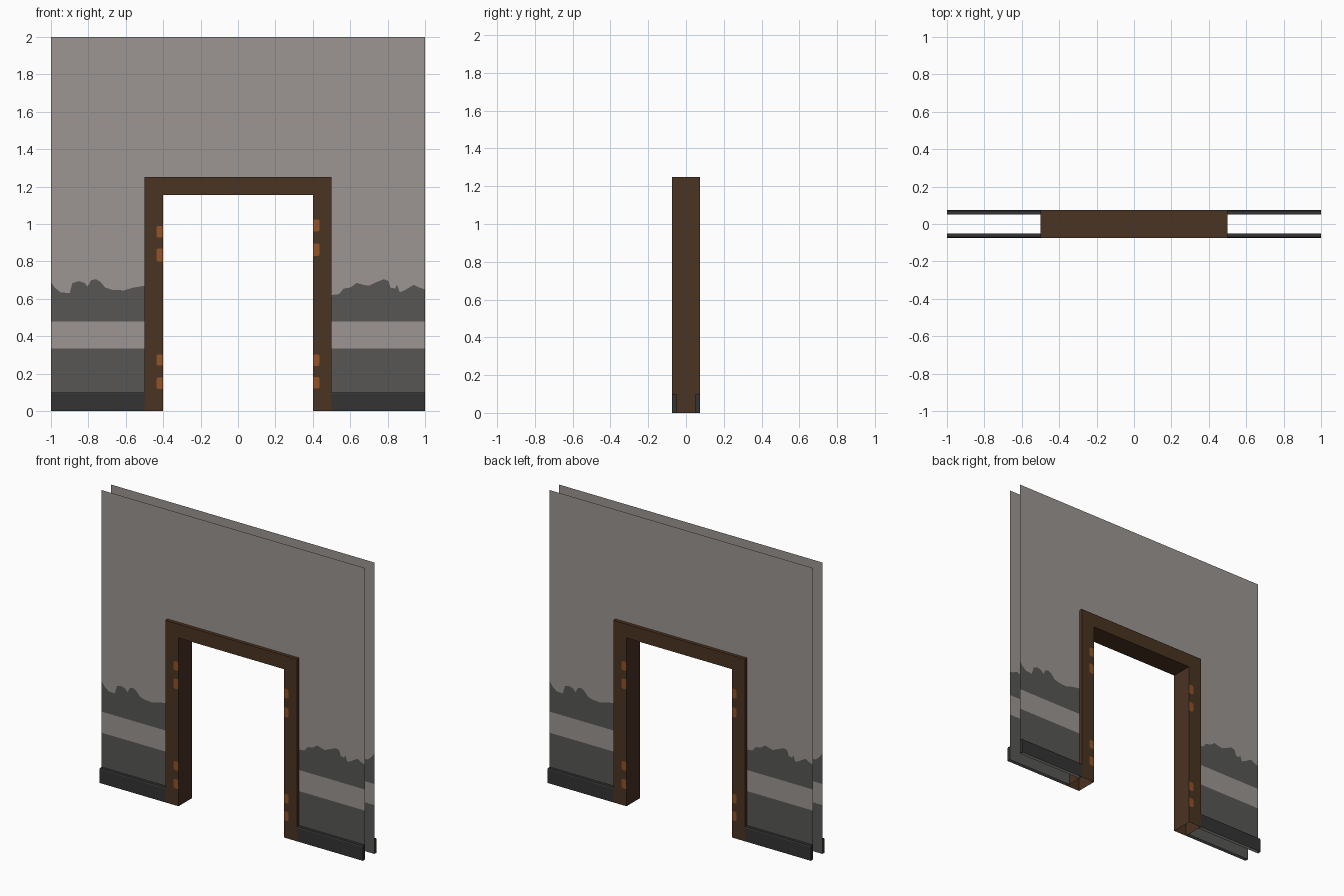
import bpy, bmesh

if "Cube" in bpy.data.objects:
    bpy.data.objects.remove(bpy.data.objects["Cube"])


def material(name, hex_rgb):
    lin = []
    for i in (0, 2, 4):
        c = int(hex_rgb[i:i + 2], 16) / 255
        lin.append(c / 12.92 if c <= 0.04045 else ((c + 0.055) / 1.055) ** 2.4)
    m = bpy.data.materials.new(name)
    m.diffuse_color = (*lin, 1)
    m.use_nodes = True
    m.node_tree.nodes["Principled BSDF"].inputs["Base Color"].default_value = m.diffuse_color
    return m


PLASTER = material("plaster", "9C9692")
DARK = material("dark_paint", "575654")
SKIRT = material("skirting_black", "333333")
WOOD = material("brown_wood", "4A3322")
HINGE = material("rust_orange", "925227")

W, D = 0.05, 0.074   # wall plane and frame face distance from centre


def finish(name, bm, mats):
    bmesh.ops.remove_doubles(bm, verts=bm.verts, dist=1e-5)
    me = bpy.data.meshes.new(name)
    bm.to_mesh(me)
    bm.free()
    for m in mats:
        me.materials.append(m)
    ob = bpy.data.objects.new(name, me)
    bpy.context.collection.objects.link(ob)
    return ob


def face(bm, pts, s=1, mat=0):
    # s = -1 turns the face half a turn about z, for the back side
    f = bm.faces.new([bm.verts.new((s * x, s * y, z)) for x, y, z in pts])
    f.material_index = mat


# ragged upper edge of the dark paint, left and right of the door
LEFT = [(-1, .69), (-.98, .66), (-.95, .635), (-.9, .63), (-.885, .685),
        (-.85, .695), (-.82, .685), (-.805, .665), (-.785, .70), (-.76, .705),
        (-.735, .69), (-.71, .66), (-.67, .648), (-.61, .645), (-.56, .66), (-.5, .67)]
RIGHT = [(.5, .62), (.54, .625), (.565, .655), (.6, .66), (.635, .685), (.67, .675),
         (.7, .67), (.73, .685), (.78, .705), (.805, .695), (.815, .66), (.84, .655),
         (.85, .675), (.865, .635), (.89, .645), (.94, .675), (.97, .66), (1, .65)]

for side, s in (("front", 1), ("back", -1)):
    # thin wall sheet with painted bands
    bm = bmesh.new()
    for edge in (LEFT, RIGHT):
        for (x0, a), (x1, b) in zip(edge, edge[1:]):
            levels = [(0, 0), (.335, .335), (.48, .48), (a, b), (1.24, 1.24), (2, 2)]
            for i, mat in enumerate((1, 0, 1, 0, 0)):
                (l0, r0), (l1, r1) = levels[i], levels[i + 1]
                face(bm, [(x0, -W, l0), (x1, -W, r0), (x1, -W, r1), (x0, -W, l1)], s, mat)
    face(bm, [(-.5, -W, 1.24), (.5, -W, 1.24), (.5, -W, 2), (-.5, -W, 2)], s)
    finish(side + "_wall", bm, [PLASTER, DARK])

    # skirting boards with a small chamfer on top
    bm = bmesh.new()
    prof = [(-W, .1), (-.07, .1), (-D, .092), (-D, 0)]
    for x0, x1 in ((-1, -.5), (.5, 1)):
        for (y0, z0), (y1, z1) in zip(prof, prof[1:]):
            face(bm, [(x0, y0, z0), (x0, y1, z1), (x1, y1, z1), (x1, y0, z0)], s)
        cap = prof + [(-W, 0)]
        face(bm, [(x0, y, z) for y, z in cap][::-1], s)
        face(bm, [(x1, y, z) for y, z in cap], s)
    finish(side + "_skirting", bm, [SKIRT])

    # hinge marks with clipped outer corners
    bm = bmesh.new()
    y, c = -D - .001, .008
    for sx, zs in ((-1, ((.928, .99), (.80, .87), (.243, .303), (.117, .18))),
                   (1, ((.96, 1.024), (.83, .896), (.24, .303), (.12, .183)))):
        for z0, z1 in zs:
            pts = [(.401, z0), (.437 - c, z0), (.437, z0 + c),
                   (.437, z1 - c), (.437 - c, z1), (.401, z1)]
            pts = [(sx * x, y, z) for x, z in pts]
            face(bm, pts if sx > 0 else pts[::-1], s)
    finish(side + "_hinge_marks", bm, [HINGE])

# door frame: extruded arch, open under the legs
bm = bmesh.new()
arch = [(-.5, 0), (-.4, 0), (-.4, 1.155), (.4, 1.155),
        (.4, 0), (.5, 0), (.5, 1.25), (-.5, 1.25)]
parts = [[0, 1, 2, 7], [2, 3, 6, 7], [3, 4, 5, 6]]
for s in (1, -1):
    for p in parts:
        face(bm, [(arch[i][0], -D, arch[i][1]) for i in p], s)
for (x0, z0), (x1, z1) in zip(arch, arch[1:] + arch[:1]):
    if z0 or z1:
        face(bm, [(x0, -D, z0), (x0, D, z0), (x1, D, z1), (x1, -D, z1)])
finish("door_frame", bm, [WOOD])
